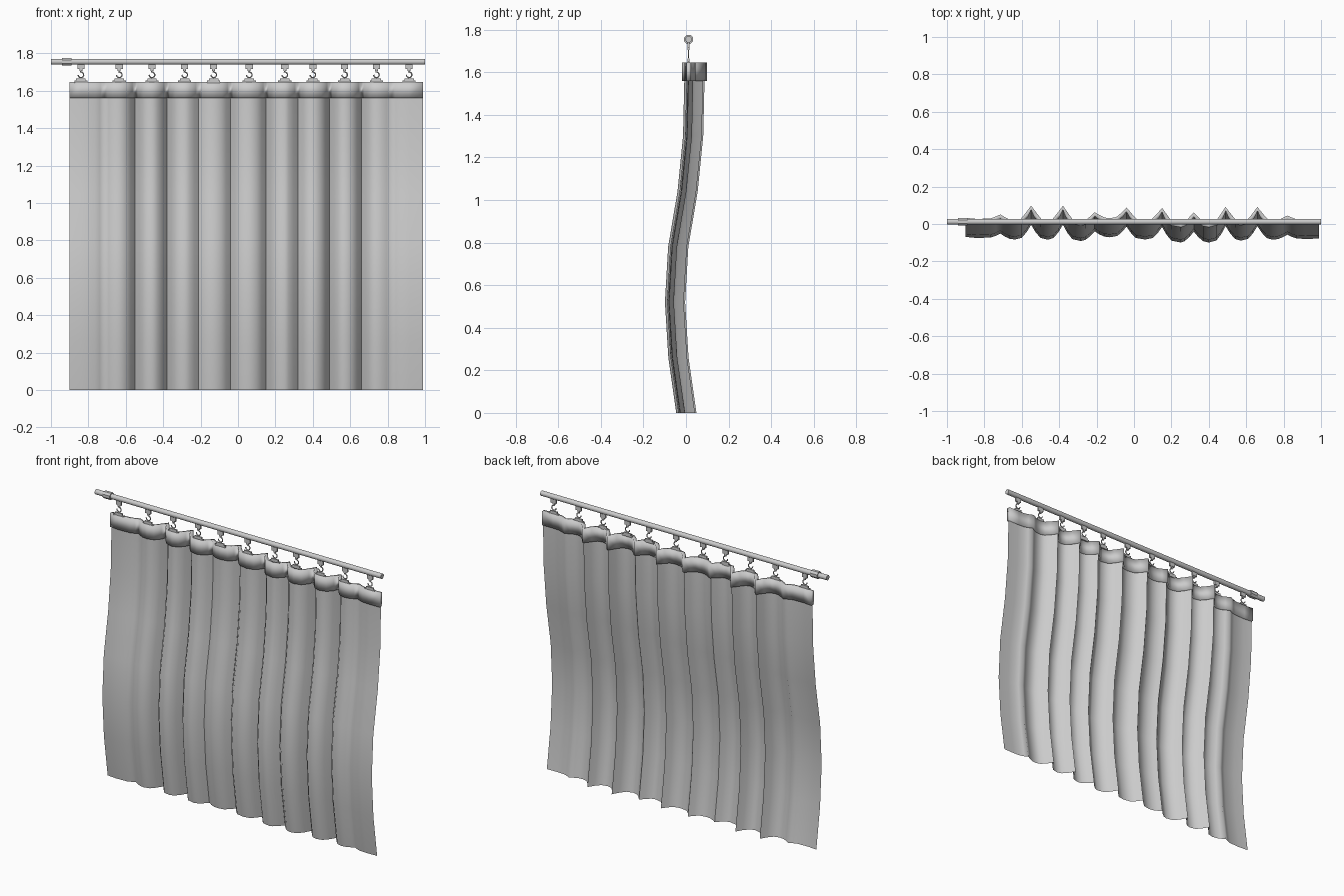
import bpy, bmesh, math
from mathutils import Vector, Matrix

cube = bpy.data.objects.get("Cube")
if cube:
    bpy.data.objects.remove(cube)


def material(name, value):
    m = bpy.data.materials.new(name)
    m.use_nodes = True
    m.diffuse_color = (value, value, value, 1)
    m.node_tree.nodes["Principled BSDF"].inputs["Base Color"].default_value = m.diffuse_color
    return m


GREY = material("plain_grey", 0.6)


def add_object(name, bm, angle=40):
    mesh = bpy.data.meshes.new(name)
    bm.to_mesh(mesh)
    bm.free()
    ob = bpy.data.objects.new(name, mesh)
    bpy.context.collection.objects.link(ob)
    mesh.materials.append(GREY)
    bpy.ops.object.select_all(action='DESELECT')
    ob.select_set(True)
    bpy.context.view_layer.objects.active = ob
    bpy.ops.object.shade_smooth_by_angle(angle=math.radians(angle))
    return ob


# Fold layout: broad front waves (where the hooks hang) between narrow back pleats
LEFT, RIGHT = -0.9, 0.99
waves = [(-.84, .016), (-.635, .008), (-.46, .007), (-.285, 0), (-.13, .02), (.06, .008),
         (.25, -.008), (.4, -.008), (.57, .002), (.74, .007), (.915, .011)]
pleats = [(-.715, .04), (-.55, .087), (-.38, .087), (-.21, .052), (-.04, .077),
          (.15, .075), (.32, .05), (.49, .08), (.66, .08), (.82, .034)]


def fold_line():
    pts = [(LEFT, .022)]
    for i, wave in enumerate(waves):
        pts.append(wave)
        if i < len(pleats):
            px, py = pleats[i]
            for side, (vx, vy) in ((-1, wave), (1, waves[i + 1])):
                steps = [(.05, .12), (.024, .5)]
                if side > 0:
                    steps.reverse()
                for d, f in steps:
                    pts.append((px + side * d, vy + (py - vy) * f))
                if side < 0:
                    pts.append((px, py))
    return pts + [(RIGHT, .013)]


def sheet(rows):
    """Sweep the fold line down through (height, sway) rows."""
    bm = bmesh.new()
    grid = [[bm.verts.new((x, y + sway, z)) for x, y in fold_line()] for z, sway in rows]
    for a, b in zip(grid, grid[1:]):
        for i in range(len(a) - 1):
            bm.faces.new((a[i], a[i + 1], b[i + 1], b[i]))
    return bm


# Hanging cloth with a gentle sway
sways = [-.038, -.075, -.091, -.076, -.032, -.006, 0]
add_object("curtain_cloth", sheet([(.26 * i, s) for i, s in enumerate(sways)] + [(1.64, 0)]), 75)

# Thick header band along the top
band = add_object("header_band", sheet([(1.56, 0), (1.647, 0)]), 60)
mod = band.modifiers.new("thickness", 'SOLIDIFY')
mod.thickness = 0.022
mod.offset = 0

ROD_Y, ROD_Z = 0.012, 1.755


def bar(name, x0, x1, radius, sides):
    bm = bmesh.new()
    place = (Matrix.Translation(((x0 + x1) / 2, ROD_Y, ROD_Z))
             @ Matrix.Rotation(math.pi / 2, 4, 'Y') @ Matrix.Rotation(math.pi / sides, 4, 'Z'))
    bmesh.ops.create_cone(bm, cap_ends=True, segments=sides, radius1=radius,
                          radius2=radius, depth=x1 - x0, matrix=place)
    return add_object(name, bm)


# Telescopic rod and its collar
bar("rod", -1, 1, .016, 12)
bar("rod_collar", -.94, -.89, .023, 8)


def box(bm, centre, size):
    bmesh.ops.create_cube(bm, size=1, matrix=Matrix.Translation(centre) @ Matrix.Diagonal((*size, 1)))


def wire(bm, path, radius=.0035, sides=6):
    """Round wire along a path lying in the x-z plane."""
    pts = [Vector(p) for p in path]
    rings = []
    for i, p in enumerate(pts):
        t = (pts[min(i + 1, len(pts) - 1)] - pts[max(i - 1, 0)]).normalized()
        n = t.cross(Vector((0, 1, 0)))
        angles = [2 * math.pi * k / sides for k in range(sides)]
        rings.append([bm.verts.new(p + radius * (n * math.cos(a) + Vector((0, math.sin(a), 0))))
                      for a in angles])
    for a, b in zip(rings, rings[1:]):
        for k in range(sides):
            j = (k + 1) % sides
            bm.faces.new((a[k], a[j], b[j], b[k]))
    bm.faces.new(rings[0])
    bm.faces.new(rings[-1])
    bmesh.ops.recalc_face_normals(bm, faces=bm.faces)


# Hooks: glider under the rod, open wire loop, clip gripping the cloth
for i, (x, _) in enumerate(waves):
    bm = bmesh.new()
    box(bm, (x, ROD_Y, 1.728), (.038, .01, .026))
    box(bm, (x, ROD_Y, 1.711), (.016, .008, .012))
    arc = [math.radians(100 - 28 * k) for k in range(11)]
    wire(bm, [(x, ROD_Y, 1.71)] + [(x + .015 * math.cos(a), ROD_Y, 1.685 + .015 * math.sin(a)) for a in arc])
    box(bm, (x, ROD_Y, 1.658), (.05, .008, .014))
    box(bm, (x, ROD_Y, 1.648), (.07, .008, .012))
    add_object("hook_%02d" % (i + 1), bm)
